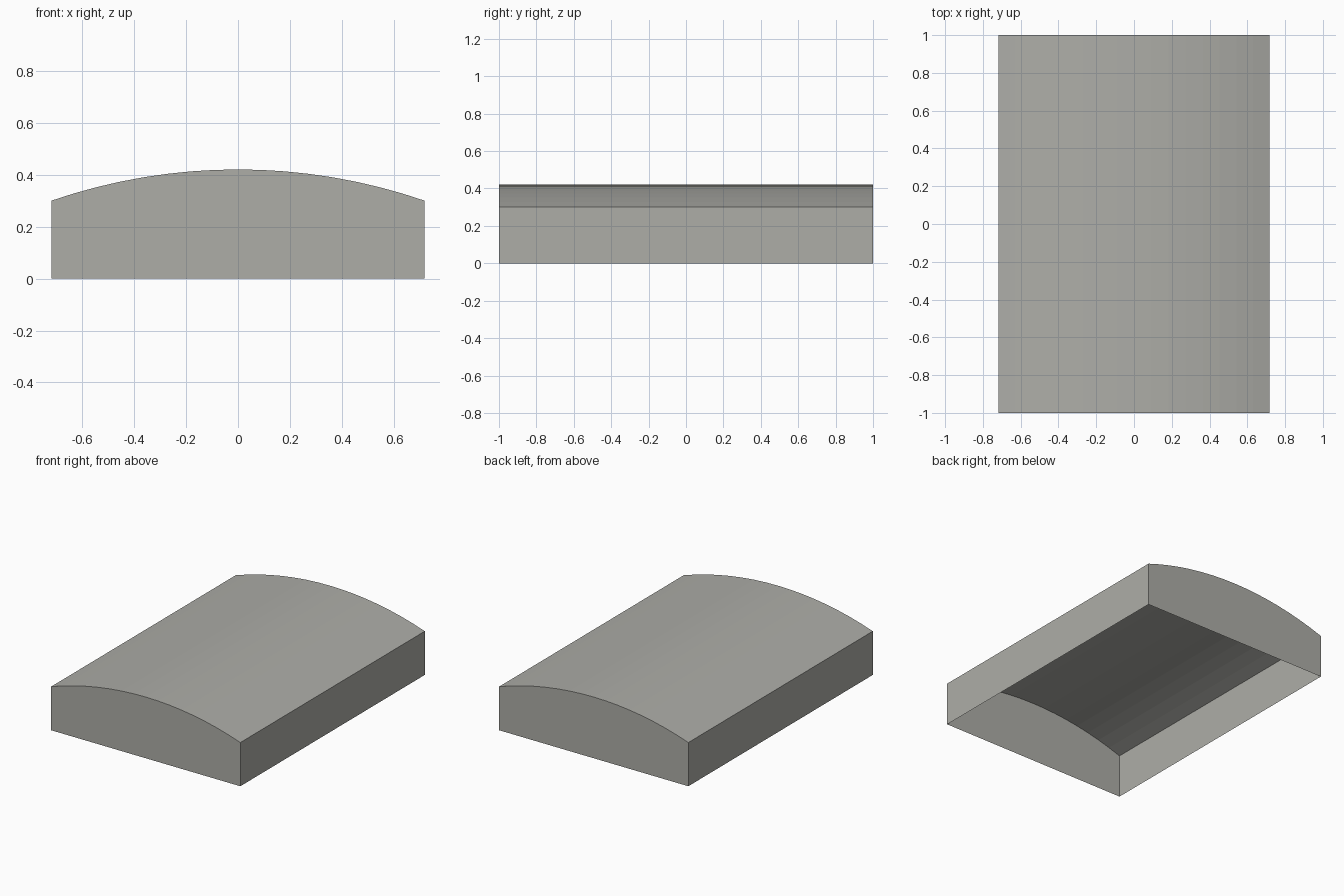
import bpy, bmesh, math

if "Cube" in bpy.data.objects:
    bpy.data.objects.remove(bpy.data.objects["Cube"])

HALF_W, HALF_L = 0.718, 1.0
EAVE, CROWN = 0.30, 0.42
SEGMENTS = 16

grey = bpy.data.materials.new("warm_grey")
grey.diffuse_color = (0.42, 0.42, 0.39, 1)
grey.use_nodes = True
grey.node_tree.nodes["Principled BSDF"].inputs["Base Color"].default_value = grey.diffuse_color

# Arc through both eaves and the crown
rise = CROWN - EAVE
radius = (HALF_W ** 2 + rise ** 2) / (2 * rise)
sweep = math.asin(HALF_W / radius)
profile = [(HALF_W, 0), *[
    (radius * math.sin(a), CROWN - radius + radius * math.cos(a))
    for a in (sweep * (1 - 2 * i / SEGMENTS) for i in range(SEGMENTS + 1))
], (-HALF_W, 0)]

bm = bmesh.new()
front = [bm.verts.new((x, -HALF_L, z)) for x, z in profile]
back = [bm.verts.new((x, HALF_L, z)) for x, z in profile]

# End walls
bm.faces.new(front)
bm.faces.new(back[::-1])

# Side walls and curved top; the underside stays open
for i in range(len(profile) - 1):
    bm.faces.new((front[i], back[i], back[i + 1], front[i + 1]))
# An open shell: orient every face away from a point inside it
bm.normal_update()
for f in bm.faces:
    c = f.calc_center_median()
    c.z -= 0.1
    if f.normal.dot(c) < 0:
        f.normal_flip()

mesh = bpy.data.meshes.new("arched_cover")
bm.to_mesh(mesh)
bm.free()
mesh.materials.append(grey)
cover = bpy.data.objects.new("arched_cover", mesh)
bpy.context.collection.objects.link(cover)
